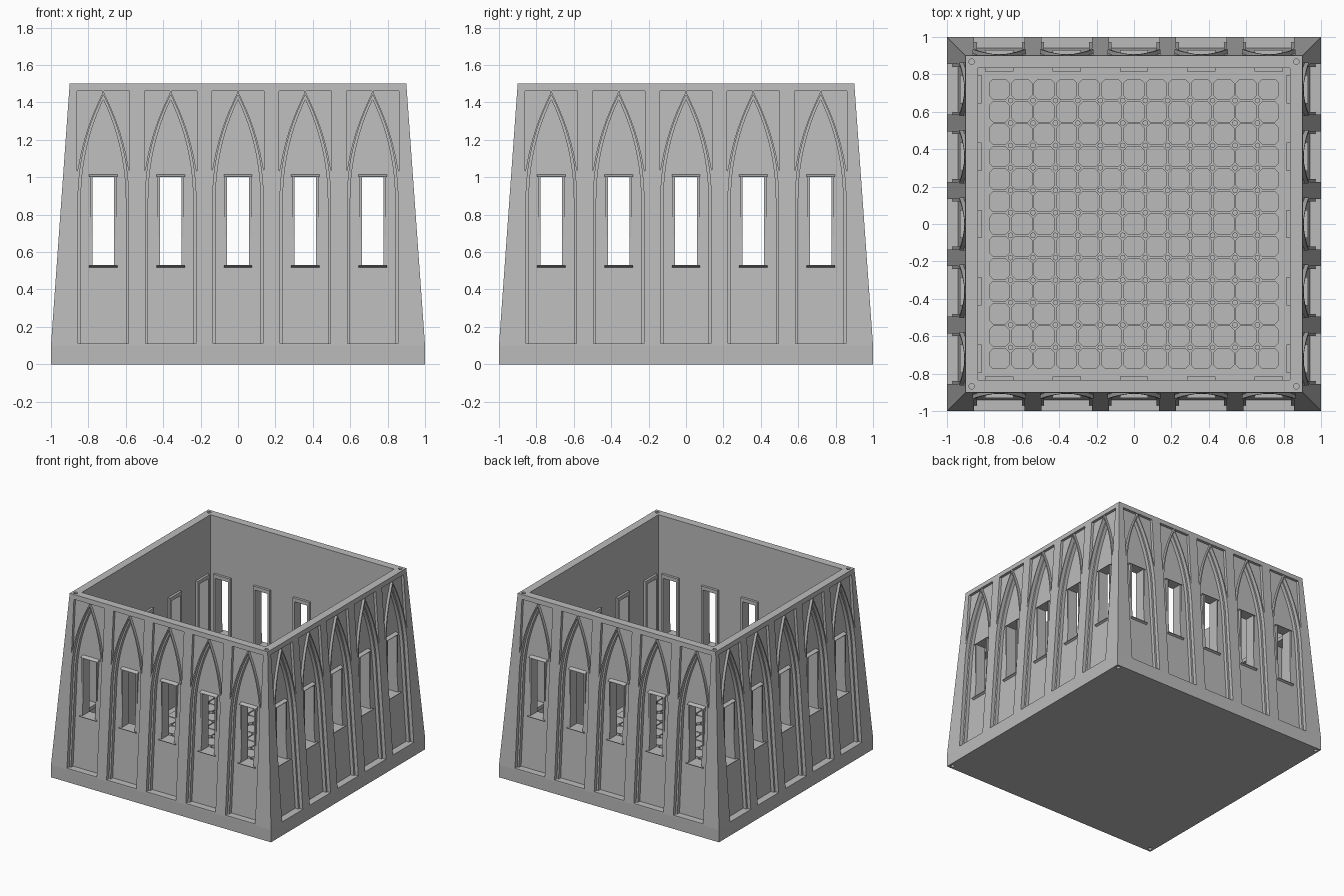
import bpy, bmesh, math
from mathutils import Matrix, Vector

if "Cube" in bpy.data.objects:
    bpy.data.objects.remove(bpy.data.objects["Cube"])

stone = bpy.data.materials.new("grey stone")
stone.use_nodes = True
GREY = (0.5, 0.5, 0.5, 1)
stone.diffuse_color = GREY
stone.node_tree.nodes["Principled BSDF"].inputs["Base Color"].default_value = GREY

BASE, TOP, INNER, FLOOR = 0.1, 1.5, 0.835, 0.1
BAYS = [0.36 * i for i in range(-2, 3)]
SIDES = [Matrix.Rotation(i * math.pi / 2, 4, "Z") for i in range(4)]


def wall(z):
    """Distance of the leaning outer wall from the centre at height z."""
    return 1 - 0.1 * (z - BASE) / (TOP - BASE)


def prism(bm, ring_a, ring_b, matrix=Matrix()):
    """Closed solid between two matching rings of points."""
    a = [bm.verts.new(matrix @ Vector(p)) for p in ring_a]
    b = [bm.verts.new(matrix @ Vector(p)) for p in ring_b]
    bm.faces.new(a)
    bm.faces.new(b[::-1])
    for i in range(len(a)):
        j = (i + 1) % len(a)
        bm.faces.new((a[j], a[i], b[i], b[j]))


def finish(name, bm, cutter=False):
    bmesh.ops.recalc_face_normals(bm, faces=bm.faces)
    mesh = bpy.data.meshes.new(name)
    bm.to_mesh(mesh)
    bm.free()
    mesh.materials.append(stone)
    obj = bpy.data.objects.new(name, mesh)
    bpy.context.scene.collection.objects.link(obj)
    if cutter:
        obj.hide_render = True
        obj.display_type = "WIRE"
    return obj


def recess(bm, outline, depth, matrix):
    """Cutter that follows the lean of the wall, from an outline in x and z."""
    prism(bm, [(x, -wall(z) - 0.05, z) for x, z in outline],
          [(x, depth - wall(z), z) for x, z in outline], matrix)


def box(bm, x0, x1, y0, y1, z0, z1, matrix):
    ring = [(x0, z0), (x1, z0), (x1, z1), (x0, z1)]
    prism(bm, [(x, y0, z) for x, z in ring], [(x, y1, z) for x, z in ring], matrix)


def profile_bar(bm, half, profile, matrix):
    """Bar along x with a cross-section in y and z."""
    prism(bm, [(-half, y, z) for y, z in profile],
          [(half, y, z) for y, z in profile], matrix)


def half_arch(half, spring, apex, steps=12):
    """Pointed arch, right half, from the springing to the apex."""
    rise = apex - spring
    radius = (half ** 2 + rise ** 2) / (2 * half)
    end = math.asin(rise / radius)
    return [(half - radius + radius * math.cos(end * i / steps),
             spring + radius * math.sin(end * i / steps)) for i in range(steps + 1)]


def arch_outline(half, spring, apex, bottom):
    right = half_arch(half, spring, apex)
    return ([(half, bottom)] + right + [(-x, z) for x, z in right[-2::-1]]
            + [(-half, bottom)])


def each_bay():
    for side in SIDES:
        for x in BAYS:
            yield side @ Matrix.Translation((x, 0, 0))


# Tapered walls with an open top and a floor inside
bm = bmesh.new()
levels = [(1, 0), (1, BASE), (wall(TOP), TOP), (INNER, TOP), (INNER, FLOOR)]
rings = [[bm.verts.new((sx * r, sy * r, z))
          for sx, sy in ((-1, -1), (1, -1), (1, 1), (-1, 1))] for r, z in levels]
for low, high in zip(rings, rings[1:]):
    for i in range(4):
        j = (i + 1) % 4
        bm.faces.new((low[i], low[j], high[j], high[i]))
bm.faces.new(rings[0][::-1])
bm.faces.new(rings[-1])
walls = finish("tapered_walls", bm)

# Spandrel recesses and the outer order of each arch
bm = bmesh.new()
rib = [(x, z) for x, z in half_arch(0.15, 0.85, 1.456) if 0.004 < x < 0.14]
spandrel = [(0.14, 1.03)] + rib + [(0.004, 1.452), (0.004, 1.462), (0.14, 1.462)]
for m in each_bay():
    for s in (1, -1):
        recess(bm, [(s * x, z) for x, z in spandrel], 0.022, m)
    recess(bm, arch_outline(0.135, 0.88, 1.44, 0.112), 0.03, m)
outer_order = finish("outer_arch_cutter", bm, True)

# Deep panel inside each arch
bm = bmesh.new()
for m in each_bay():
    recess(bm, arch_outline(0.12, 0.88, 1.415, 0.112), 0.058, m)
inner_order = finish("inner_arch_cutter", bm, True)

# Window openings and corner peg holes
bm = bmesh.new()
for m in each_bay():
    box(bm, -0.058, 0.058, -1.1, -0.7, 0.53, 1.0, m)
for side in SIDES:
    for r, z in ((0.868, TOP), (0.97, 0)):
        bmesh.ops.create_cone(bm, cap_ends=True, segments=16, radius1=0.015,
                              radius2=0.015, depth=0.08,
                              matrix=side @ Matrix.Translation((r, r, z)))
openings = finish("opening_cutter", bm, True)

for cutter in (outer_order, inner_order, openings):
    mod = walls.modifiers.new(cutter.name, "BOOLEAN")
    mod.operation = "DIFFERENCE"
    mod.solver = "EXACT"
    mod.object = cutter
bpy.context.view_layer.update()
carved = bpy.data.meshes.new_from_object(
    walls.evaluated_get(bpy.context.evaluated_depsgraph_get()))
walls.modifiers.clear()
walls.data = carved
for cutter in (outer_order, inner_order, openings):
    bpy.data.objects.remove(cutter)

# Window jambs, sills, lintels and the trim on the inner wall
jambs, sills, lintels, trim = (bmesh.new() for _ in range(4))
for m in each_bay():
    for s in (1, -1):
        box(jambs, s * 0.058, s * 0.071, -0.901, -0.82, 0.52, 1.0, m)
        box(trim, s * 0.058, s * 0.076, -0.84, -0.815, 0.5, 1.03, m)
    profile_bar(sills, 0.076, [(-0.815, 0.5), (-0.815, 0.53), (-0.93, 0.53),
                               (-0.928, 0.526), (-0.9, 0.512)], m)
    profile_bar(lintels, 0.076, [(-0.815, 1.03), (-0.815, 1.0), (-0.908, 1.0),
                                 (-0.906, 1.003), (-0.87, 1.016), (-0.84, 1.03)], m)
finish("window_jambs", jambs)
finish("window_sills", sills)
finish("window_lintels", lintels)
finish("inner_window_trim", trim)

# Floor of cut-corner tiles with small studs at the crossings
COUNT, PITCH, HALF, CUT = 13, 0.12, 0.056, 0.022
tile = [(HALF, CUT - HALF), (HALF, HALF - CUT), (HALF - CUT, HALF), (CUT - HALF, HALF)]
tile += [(-x, -y) for x, y in tile]
stud = [(0.015 * math.cos(i * math.pi / 4), 0.015 * math.sin(i * math.pi / 4))
        for i in range(8)]


def floor_pieces(name, outline, count):
    bm = bmesh.new()
    for i in range(count):
        for j in range(count):
            m = Matrix.Translation(((i - (count - 1) / 2) * PITCH,
                                    (j - (count - 1) / 2) * PITCH, FLOOR))
            prism(bm, [(x, y, -0.01) for x, y in outline],
                  [(x, y, 0.015) for x, y in outline], m)
    finish(name, bm)


floor_pieces("floor_tiles", tile, COUNT)
floor_pieces("floor_studs", stud, COUNT - 1)
